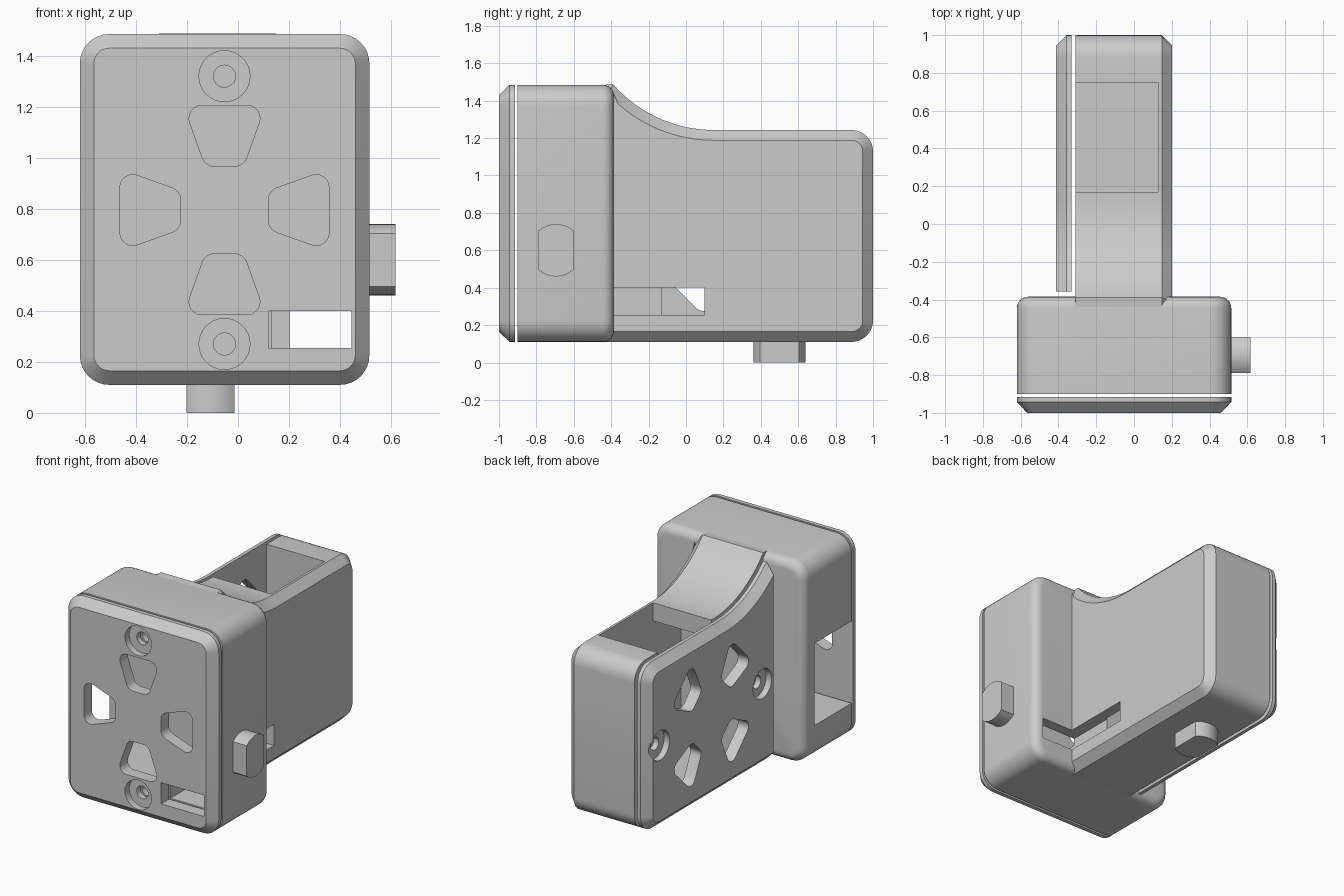
import bpy, bmesh, math
from mathutils import Vector

if "Cube" in bpy.data.objects:
    bpy.data.objects.remove(bpy.data.objects["Cube"])

grey = bpy.data.materials.new("light grey plastic")
grey.diffuse_color = (0.6, 0.6, 0.6, 1)
grey.use_nodes = True
grey.node_tree.nodes["Principled BSDF"].inputs["Base Color"].default_value = grey.diffuse_color

# axis maps: 2D outline (u, v) plus depth d -> 3D
MAPS = {'x': lambda u, v, d: (d, u, v),
        'y': lambda u, v, d: (u, d, v),
        'z': lambda u, v, d: (u, v, d)}


def round_poly(pts, radii, seg=8):
    """Counter-clockwise polygon with rounded corners."""
    out = []
    for i, p in enumerate(pts):
        p, r = Vector(p), radii[i]
        if r == 0:
            out.append(p)
            continue
        a = (Vector(pts[i - 1]) - p).normalized()
        b = (Vector(pts[(i + 1) % len(pts)]) - p).normalized()
        half = a.angle(b) / 2
        c = p + (a + b).normalized() * (r / math.sin(half))
        t0, t1 = p + a * (r / math.tan(half)) - c, p + b * (r / math.tan(half)) - c
        a0 = math.atan2(t0.y, t0.x)
        sweep = (math.atan2(t1.y, t1.x) - a0 + math.pi) % (2 * math.pi) - math.pi
        for k in range(seg + 1):
            w = a0 + sweep * k / seg
            out.append(c + Vector((math.cos(w), math.sin(w))) * r)
    return out


def inset(poly, d):
    """Shrink a counter-clockwise polygon by d with mitred corners."""
    out = []
    for i, p in enumerate(poly):
        a = (p - poly[i - 1]).normalized()
        b = (poly[(i + 1) % len(poly)] - p).normalized()
        na, nb = Vector((-a.y, a.x)), Vector((-b.y, b.x))
        out.append(p + (na + nb) * (d / (1 + na.dot(nb))))
    return out


def loft(name, poly, axis, rings):
    """Solid from an outline; rings are (depth, inset) pairs."""
    bm, loops = bmesh.new(), []
    for depth, d in rings:
        pts = inset(poly, d) if d else poly
        loops.append([bm.verts.new(MAPS[axis](p.x, p.y, depth)) for p in pts])
    n = len(poly)
    for lo, hi in zip(loops, loops[1:]):
        for i in range(n):
            bm.faces.new((lo[i], lo[(i + 1) % n], hi[(i + 1) % n], hi[i]))
    bm.faces.new(loops[0][::-1])
    bm.faces.new(loops[-1])
    bmesh.ops.recalc_face_normals(bm, faces=bm.faces)
    me = bpy.data.meshes.new(name)
    bm.to_mesh(me)
    bm.free()
    ob = bpy.data.objects.new(name, me)
    bpy.context.collection.objects.link(ob)
    me.materials.append(grey)
    return ob


def rect(u0, u1, v0, v1, r=0):
    return round_poly([(u0, v0), (u1, v0), (u1, v1), (u0, v1)], [r] * 4)


def box(x0, x1, y0, y1, z0, z1):
    return loft("cutter", rect(x0, x1, y0, y1), 'z', [(z0, 0), (z1, 0)])


def disc(u, v, r, axis, d0, d1):
    pts = [Vector((u + r * math.cos(k * math.pi / 16), v + r * math.sin(k * math.pi / 16)))
           for k in range(32)]
    return loft("cutter", pts, axis, [(d0, 0), (d1, 0)])


def vent(u, v, angle, inner, outer, axis, d0, d1):
    """Rounded trapezoid hole, wide side away from the centre."""
    c, s = math.cos(angle), math.sin(angle)
    raw = [(inner, -0.075), (outer, -0.16), (outer, 0.16), (inner, 0.075)]
    pts = [(u + a * c - b * s, v + a * s + b * c) for a, b in raw]
    return loft("cutter", round_poly(pts, [0.05] * 4, 6), axis, [(d0, 0), (d1, 0)])


def cut(ob, cutters):
    for c in cutters:
        m = ob.modifiers.new("cut", 'BOOLEAN')
        m.operation, m.object, m.solver = 'DIFFERENCE', c, 'EXACT'
        dg = bpy.context.evaluated_depsgraph_get()
        me = bpy.data.meshes.new_from_object(ob.evaluated_get(dg))
        ob.modifiers.clear()
        ob.data = me
        bpy.data.objects.remove(c)


def slot():
    return box(0.12, 0.445, -1.1, 0.1, 0.255, 0.40)


# front case: rounded outline with a filleted back edge
outline = rect(-0.62, 0.515, 0.11, 1.485, 0.115)
R = 0.06
fillet = [(-0.385 - R + R * math.sin(k * math.pi / 12), R - R * math.cos(k * math.pi / 12))
          for k in range(7)]
case = loft("front_case", outline, 'y', [(-0.9, 0)] + fillet)
cut(case, [box(-0.55, 0.445, -0.95, -0.46, 0.35, 1.24),
           box(-0.7, -0.5, -0.95, -0.5, 0.35, 0.91), slot()]
    + [disc(-0.053, z, 0.043, 'y', -1, -0.6) for z in (0.27, 1.32)])

# front cover with chamfered rim, vents and screw recesses
cover = loft("front_cover", outline, 'y', [(-1, 0.055), (-0.943, 0), (-0.915, 0)])
cutters = [slot()]
for k in range(4):
    cutters.append(vent(-0.053, 0.795, k * math.pi / 2, 0.172, 0.41, 'y', -1.1, -0.8))
for z in (0.27, 1.32):
    cutters += [disc(-0.053, z, 0.1, 'y', -1.1, -0.955), disc(-0.053, z, 0.043, 'y', -1.1, -0.8)]
cut(cover, cutters)

# rear side profile: low block sweeping up to the front case
side = round_poly([(-0.44, 0.11), (1, 0.11), (1, 1.243), (0.6, 1.243)], [0, 0.115, 0.115, 0])[:-1]
CR, CY = 0.7176, 0.15
top_angle = math.asin((CY + 0.39) / CR)
for k in range(21):
    t = top_angle * k / 20
    side.append(Vector((CY - CR * math.sin(t), 1.243 + CR - CR * math.cos(t))))
side.append(Vector((-0.44, 1.484)))

body = loft("rear_body", side, 'x', [(-0.31, 0), (0.147, 0), (0.202, 0.055)])
cut(body, [box(-0.4, 0.13, -0.13, 0.75, 0.18, 1.12),
           box(-0.4, 0.13, 0.17, 0.75, 1.0, 1.4), slot()]
    + [disc(y, 0.68, 0.043, 'x', -0.4, 0.0) for y in (-0.235, 0.865)])

# side cover with chamfered rim, diagonal vents and screw recesses
lid = loft("side_cover", side, 'x', [(-0.412, 0.055), (-0.357, 0), (-0.332, 0)])
cutters = [box(-0.6, 0, -0.7, -0.357, 0, 2)]
for k in range(4):
    cutters.append(vent(0.314, 0.675, (k + 0.5) * math.pi / 2, 0.22, 0.455, 'x', -0.5, -0.2))
for y in (-0.235, 0.865):
    cutters += [disc(y, 0.68, 0.1, 'x', -0.5, -0.37), disc(y, 0.68, 0.043, 'x', -0.5, -0.2)]
cut(lid, cutters)


def button(name, u, v, long_axis, axis, d0, d1):
    """Flat-sided knob with arched ends."""
    pts = []
    for base in (0, math.pi):
        for k in range(9):
            w = base + math.radians(48 + 84 * k / 8)
            p = (0.14 * math.cos(w), 0.14 * math.sin(w))
            pts.append(Vector((u, v)) + Vector(p))
    if long_axis == 'u':
        pts = [Vector((u + p.y - v, v - (p.x - u))) for p in pts]
    return loft(name, pts, axis, [(d0, 0), (d1, 0)])


button("side_button", -0.695, 0.6, 'v', 'x', 0.46, 0.618)
button("bottom_button", -0.108, 0.5, 'v', 'z', 0, 0.17)

# smooth the fillets, keep hard edges
bpy.ops.object.select_all(action='DESELECT')
for ob in bpy.context.collection.objects:
    ob.select_set(True)
    bpy.context.view_layer.objects.active = ob
bpy.ops.object.shade_smooth_by_angle(angle=math.radians(25))
